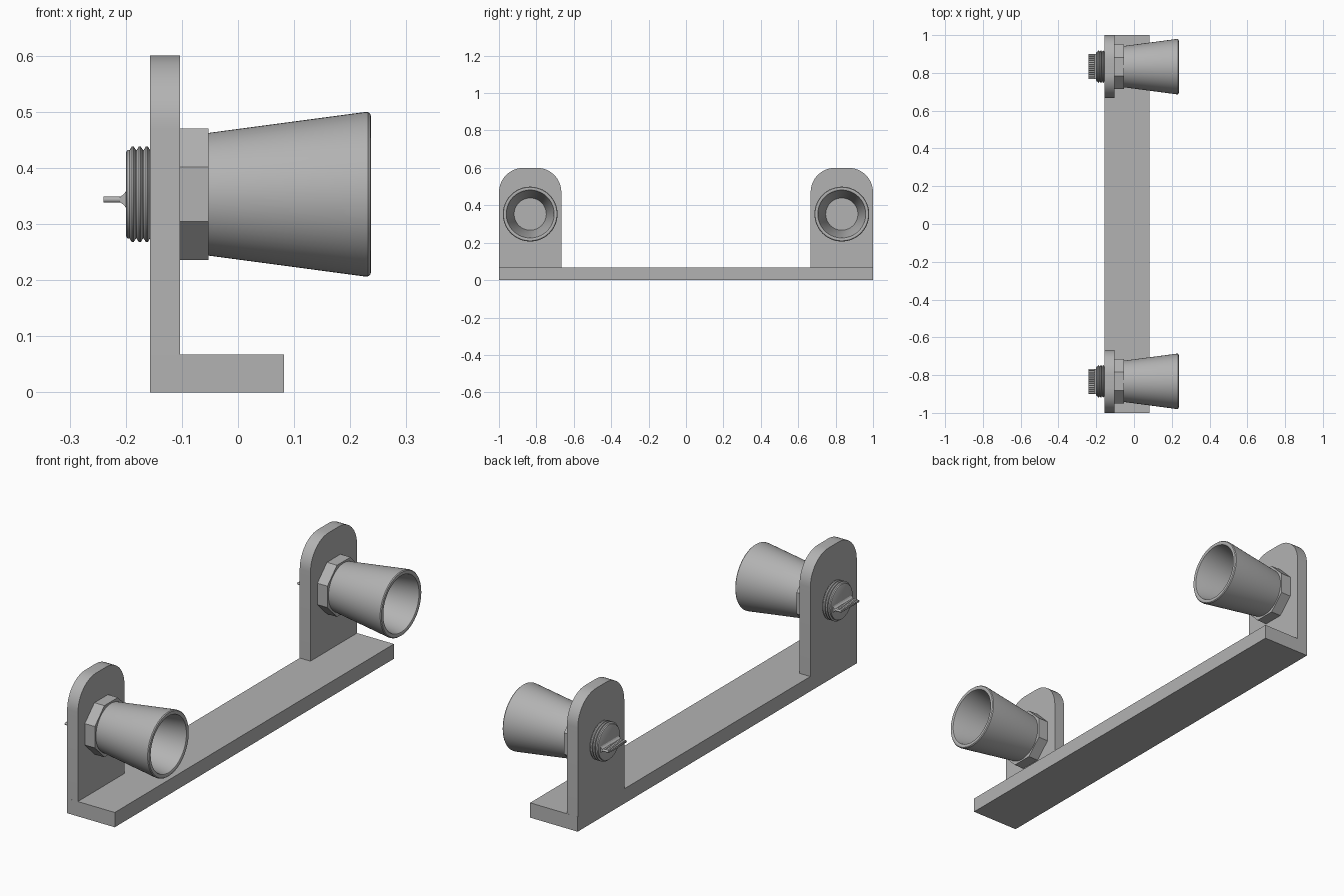
import bpy, bmesh, math
from mathutils import Matrix

cube = bpy.data.objects.get("Cube")
if cube:
    bpy.data.objects.remove(cube, do_unlink=True)

grey = bpy.data.materials.new("plain grey")
grey.use_nodes = True
colour = (0.45, 0.45, 0.45, 1)
grey.diffuse_color = colour
grey.node_tree.nodes["Principled BSDF"].inputs["Base Color"].default_value = colour

AXIS_Z = 0.353
AXIS_Y = 0.833
BACK, FACE = -0.157, -0.103    # bracket plate thickness along x


def finish(bm, name, smooth=False):
    bmesh.ops.recalc_face_normals(bm, faces=bm.faces)
    mesh = bpy.data.meshes.new(name)
    bm.to_mesh(mesh)
    bm.free()
    mesh.materials.append(grey)
    obj = bpy.data.objects.new(name, mesh)
    bpy.context.collection.objects.link(obj)
    if smooth:
        bpy.ops.object.select_all(action='DESELECT')
        obj.select_set(True)
        bpy.context.view_layer.objects.active = obj
        bpy.ops.object.shade_smooth_by_angle(angle=math.radians(35))
    return obj


def prism(name, outline, offset, smooth=False):
    """Extrude a planar outline of 3D points along an offset."""
    bm = bmesh.new()
    face = bm.faces.new([bm.verts.new(p) for p in outline])
    ext = bmesh.ops.extrude_face_region(bm, geom=[face])
    moved = [v for v in ext["geom"] if isinstance(v, bmesh.types.BMVert)]
    bmesh.ops.translate(bm, verts=moved, vec=offset)
    return finish(bm, name, smooth)


def lathe(name, profile, y, steps=64):
    """Spin (x, radius) points around the holder axis."""
    bm = bmesh.new()
    verts = [bm.verts.new((x, y, AXIS_Z + r)) for x, r in profile]
    edges = [bm.edges.new(pair) for pair in zip(verts, verts[1:])]
    bmesh.ops.spin(bm, geom=verts + edges, cent=(0, y, AXIS_Z), axis=(1, 0, 0),
                   angle=math.tau, steps=steps, use_duplicate=False)
    bmesh.ops.remove_doubles(bm, verts=bm.verts, dist=0.00005)
    return finish(bm, name, True)


# Base bar
prism("base_bar", [(BACK, -1, 0), (0.082, -1, 0), (0.082, -1, 0.067), (BACK, -1, 0.067)], (0, 2, 0))

# Cup: tapered outside, rounded rim, hollow inside
cup_profile = [(-0.055, 0), (-0.055, 0.109), (0.226, 0.1465), (0.232, 0.1462),
               (0.236, 0.143), (0.237, 0.139), (0.237, 0.132), (0.235, 0.128),
               (0.23, 0.126), (-0.04, 0.086), (-0.04, 0)]

# Threaded end: three ridges and a flat cap
thread_profile = [(BACK + 0.01, 0.078)]
for i in range(3):
    x = -0.157 - 0.0125 * i
    thread_profile += [(x, 0.079), (x - 0.004, 0.0855), (x - 0.007, 0.0855), (x - 0.011, 0.079)]
thread_profile += [(-0.195, 0.079), (-0.198, 0.078), (-0.2, 0.074), (-0.2, 0)]

for side, sign in (("left", 1), ("right", -1)):
    y = sign * AXIS_Y

    # Upright plate with rounded top corners
    half, top, radius = 0.1667, 0.6, 0.13
    outline = [(BACK, y - half, 0.0), (BACK, y + half, 0.0)]
    for centre, start in ((half - radius, 0), (radius - half, 90)):
        for i in range(13):
            a = math.radians(start + 7.5 * i)
            outline.append((BACK, y + centre + radius * math.cos(a),
                            top - radius + radius * math.sin(a)))
    prism(side + "_upright", outline, (FACE - BACK, 0, 0), True)

    # Octagonal nut
    r = 0.117 / math.cos(math.pi / 8)
    angles = [math.pi / 8 + i * math.pi / 4 for i in range(8)]
    prism(side + "_nut", [(FACE, y + r * math.cos(a), AXIS_Z + r * math.sin(a)) for a in angles],
          (0.05, 0, 0))

    lathe(side + "_cup", cup_profile, y)
    lathe(side + "_threaded_end", thread_profile, y)

    # Row of small pins on a flared foot
    pin_z, span, count = 0.3435, 0.132, 12
    foot = [(-0.199, 0.016), (-0.203, 0.01), (-0.21, 0.005)]
    section = [(x, y - span / 2, pin_z + h) for x, h in foot]
    section += [(x, y - span / 2, pin_z - h) for x, h in reversed(foot)]
    prism(side + "_pin_foot", section, (0, span, 0))
    bm = bmesh.new()
    pitch = span / count
    for i in range(count):
        place = Matrix.Translation((-0.22, y + (i + 0.5) * pitch - span / 2, pin_z))
        bmesh.ops.create_cone(bm, cap_ends=True, segments=12, radius1=pitch / 2,
                              radius2=pitch / 2, depth=0.04,
                              matrix=place @ Matrix.Rotation(math.pi / 2, 4, 'Y'))
    finish(bm, side + "_pins", True)
